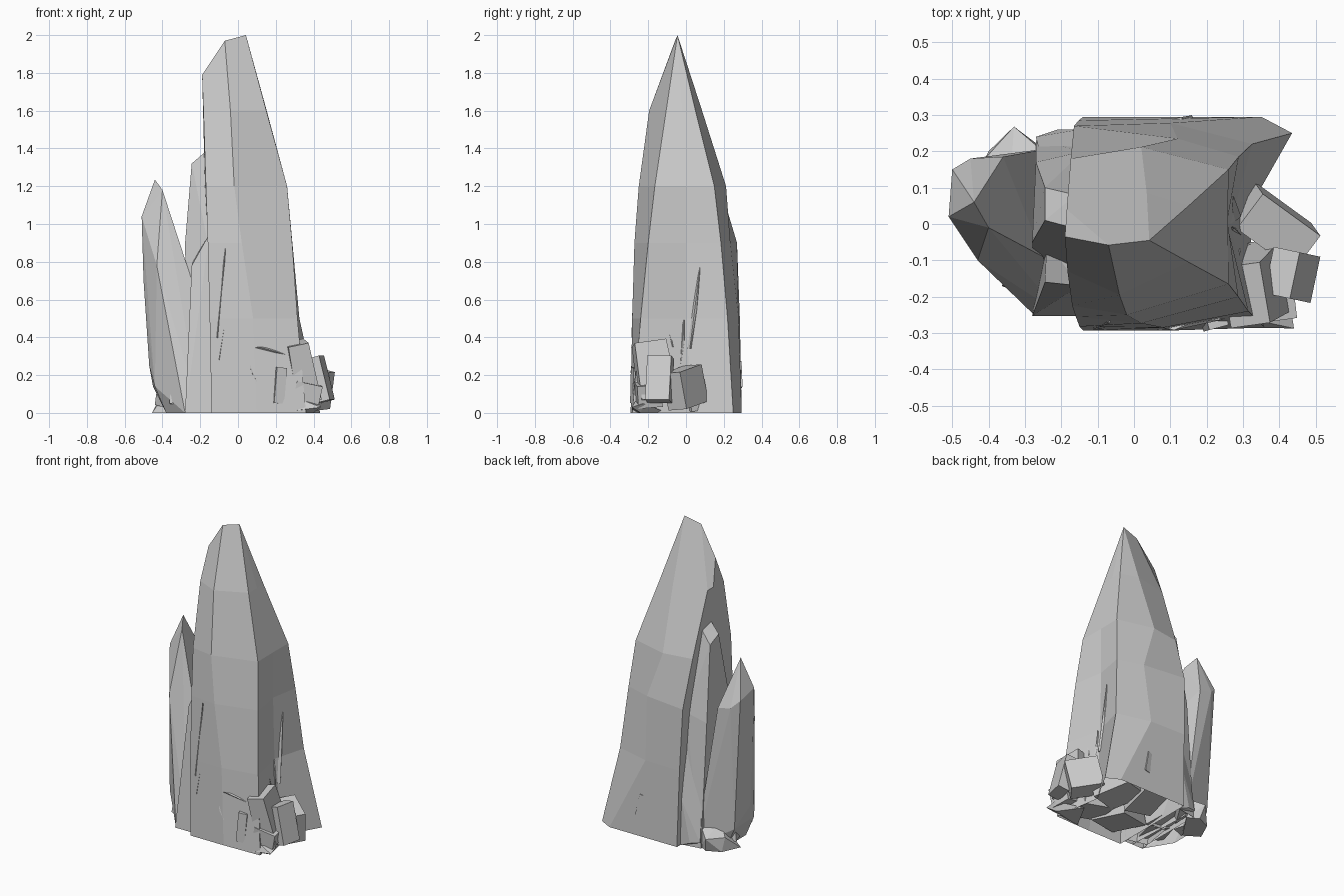
import bpy, bmesh
from math import radians
from mathutils import Vector, Euler


def finish(bm, name):
    bmesh.ops.recalc_face_normals(bm, faces=bm.faces)
    mesh = bpy.data.meshes.new(name)
    bm.to_mesh(mesh)
    bm.free()
    obj = bpy.data.objects.new(name, mesh)
    bpy.context.collection.objects.link(obj)
    return obj


def hull(name, points, open_base=False):
    """Faceted crystal wrapped round a few corner points."""
    bm = bmesh.new()
    for p in points:
        bm.verts.new(p)
    bmesh.ops.convex_hull(bm, input=bm.verts)
    loose = [v for v in bm.verts if not v.link_faces]
    bmesh.ops.delete(bm, geom=loose, context='VERTS')
    bmesh.ops.dissolve_limit(bm, angle_limit=radians(3), verts=bm.verts, edges=bm.edges)
    bmesh.ops.recalc_face_normals(bm, faces=bm.faces)
    if open_base:
        base = [f for f in bm.faces if all(v.co.z < 0.001 for v in f.verts)]
        bmesh.ops.delete(bm, geom=base, context='FACES')
    return finish(bm, name)


def loft(name, rings):
    """Skin equal-length rings of 3D points, open underneath."""
    bm = bmesh.new()
    rows = [[bm.verts.new(p) for p in r] for r in rings]
    n = len(rows[0])
    for a, b in zip(rows, rows[1:]):
        for i in range(n):
            j = (i + 1) % n
            bm.faces.new((a[i], a[j], b[j], b[i]))
    bmesh.ops.remove_doubles(bm, verts=bm.verts, dist=0.001)
    return finish(bm, name)


def block(name, centre, size, rot, taper=1.0):
    """Small tilted crystal block, optionally narrowed at the top."""
    e = Euler([radians(a) for a in rot])
    pts = []
    for x in (-.5, .5):
        for y in (-.5, .5):
            for z in (-.5, .5):
                k = taper if z > 0 else 1
                v = Vector((x * k * size[0], y * k * size[1], z * size[2]))
                v.rotate(e)
                pts.append(v + Vector(centre))
    return hull(name, pts)


# Main spire: front-left, front, front-right, right hollow, back-right, back, back-left, left
sections = {
    0.0: [(-.14, -.293), (.10, -.293), (.36, -.285), (.31, .03), (.435, .25), (.35, .295), (-.14, .295), (-.14, 0)],
    0.5: [(-.15, -.282), (.08, -.285), (.315, -.24), (.265, 0), (.325, .22), (.10, .278), (-.152, .285), (-.15, 0)],
    0.9: [(-.16, -.255), (.02, -.273), (.287, -.20), (.255, 0), (.288, .185), (.12, .235), (-.165, .27), (-.16, 0)],
    1.2: [(-.17, -.225), (-.02, -.25), (.26, -.165), (.258, 0), (.26, .15), (.02, .212), (-.174, .18), (-.175, 0)],
    1.6: [(-.183, -.13), (-.04, -.195), (.15, -.105), (.152, -.02), (.15, .05), (.035, .085), (-.185, .04), (-.185, -.02)],
}
rings = [[(x, y, z) for x, y in pts] for z, pts in sections.items()]
shoulder, ridge, tip = (-.19, -.035, 1.79), (-.07, -.058, 1.97), (.042, -.045, 2.0)
rings.append([shoulder, ridge, tip, tip, tip, tip, ridge, shoulder])
loft("main_spire", rings)

# Left spire
hull("left_spire", [
    (-.44, .06, 1.235), (-.40, -.01, 1.18), (-.51, .02, 1.04), (-.50, .15, 1.0),
    (-.45, .18, .95), (-.36, .185, .93), (-.32, .19, .70), (-.25, -.09, .72),
    (-.43, -.10, .78), (-.50, .02, .70), (-.47, 0, .25), (-.45, .14, .14),
    (-.44, -.08, .14), (-.28, -.245, 0), (-.20, -.25, 0), (-.22, .21, 0),
    (-.38, .12, 0), (-.38, -.08, 0)], True)

# Narrow shards between the spires
hull("middle_shard", [
    (-.17, -.01, 1.385), (-.16, .08, 1.37), (-.245, .01, 1.32), (-.245, .10, 1.28),
    (-.28, -.05, .90), (-.27, .17, .80), (-.15, -.14, .85), (-.14, .20, .85),
    (-.27, .23, 0), (-.14, .25, 0), (-.27, -.20, 0), (-.14, -.23, 0)], True)
hull("front_shard", [
    (-.245, -.16, .78), (-.15, -.17, .95), (-.24, -.05, .80), (-.14, -.10, .95),
    (-.28, -.253, 0), (-.14, -.253, 0), (-.24, 0, 0), (-.14, 0, 0)], True)
hull("back_shard", [
    (-.26, .20, .35), (-.15, .20, .70), (-.15, .26, .30), (-.27, .24, .04),
    (-.21, .26, .03), (-.14, .26, 0), (-.24, .10, 0), (-.14, .10, .3)], True)

# Cluster of blocks on the right
block("right_block_inner", (.385, -.005, .135), (.20, .12, .20), (4, 12, -36))
block("right_block_outer", (.435, -.14, .178), (.075, .13, .24), (0, -14, -12))
block("right_block_front", (.335, -.17, .22), (.13, .20, .31), (8, -12, 8), .85)
block("right_block_low", (.36, -.20, .10), (.14, .13, .12), (5, 12, 8))
hull("right_base_chip", [(.20, -.285, .0), (.44, -.287, .03), (.43, -.22, .05),
                         (.30, -.10, 0), (.36, -.27, .06), (.40, -.24, 0)])

# Jumbled root blocks filling the hollow underside
for i, (x, y, w, d, turn) in enumerate([
        (.20, .10, .22, .24, 20), (.21, -.15, .20, .22, -12), (.02, .14, .18, .24, -8),
        (.0, -.14, .22, .24, 15), (-.20, .06, .14, .22, 10), (-.25, -.10, .16, .20, -20),
        (-.36, .06, .10, .14, 25)]):
    block(f"root_block_{i + 1}", (x, y, .08), (w, d, .10), (7 * (-1) ** i, 5, turn))

# Needles leaning on the hollow right face: root y, tip y, root z, tip z
for i, (y0, y1, z0, z1) in enumerate([(.02, .075, .34, .78), (-.03, -.01, .25, .50),
                                      (-.07, -.13, .35, .58)]):
    hull(f"right_needle_{i + 1}", [
        (.295, y0, z0), (.24, y0 - .04, z0), (.24, y0 + .04, z0),
        (.275, y1, z1), (.24, y1, z1), (.28, (y0 + y1) / 2 + .01, (z0 + z1) / 2)])

# Little chips on the front, back and lower left
block("front_chip", (.22, -.265, .145), (.055, .045, .19), (0, 5, 15))
hull("front_flake", [(.055, -.285, .29), (.10, -.290, .165), (.085, -.27, .30),
                     (.07, -.293, .22), (.06, -.25, .22)])
hull("front_flake_upper", [(.07, -.28, .34), (.11, -.292, .35), (.25, -.262, .31),
                           (.16, -.25, .33), (.16, -.27, .345)])
block("back_chip", (.12, .272, .20), (.06, .04, .14), (0, -12, 10))
hull("lower_left_block", [(-.33, .268, .09), (-.41, .18, .09), (-.25, .20, .13),
                          (-.34, .12, .16), (-.455, .08, 0), (-.40, .20, 0),
                          (-.31, .24, 0), (-.24, .20, 0), (-.36, .02, 0)])

# Thin slivers running up the front-left edge
for i, (x0, x1, z0, z1) in enumerate([(-.11, -.065, .40, .89), (-.10, -.05, .28, .60)]):
    hull(f"front_sliver_{i + 1}", [
        (x0, -.289, z0), (x1, -.272 - .008 * i, z1), (x0 + .02, -.26, z0 - .02),
        (x0 - .02, -.26, z0), (x1, -.24, z1 - .1)])
